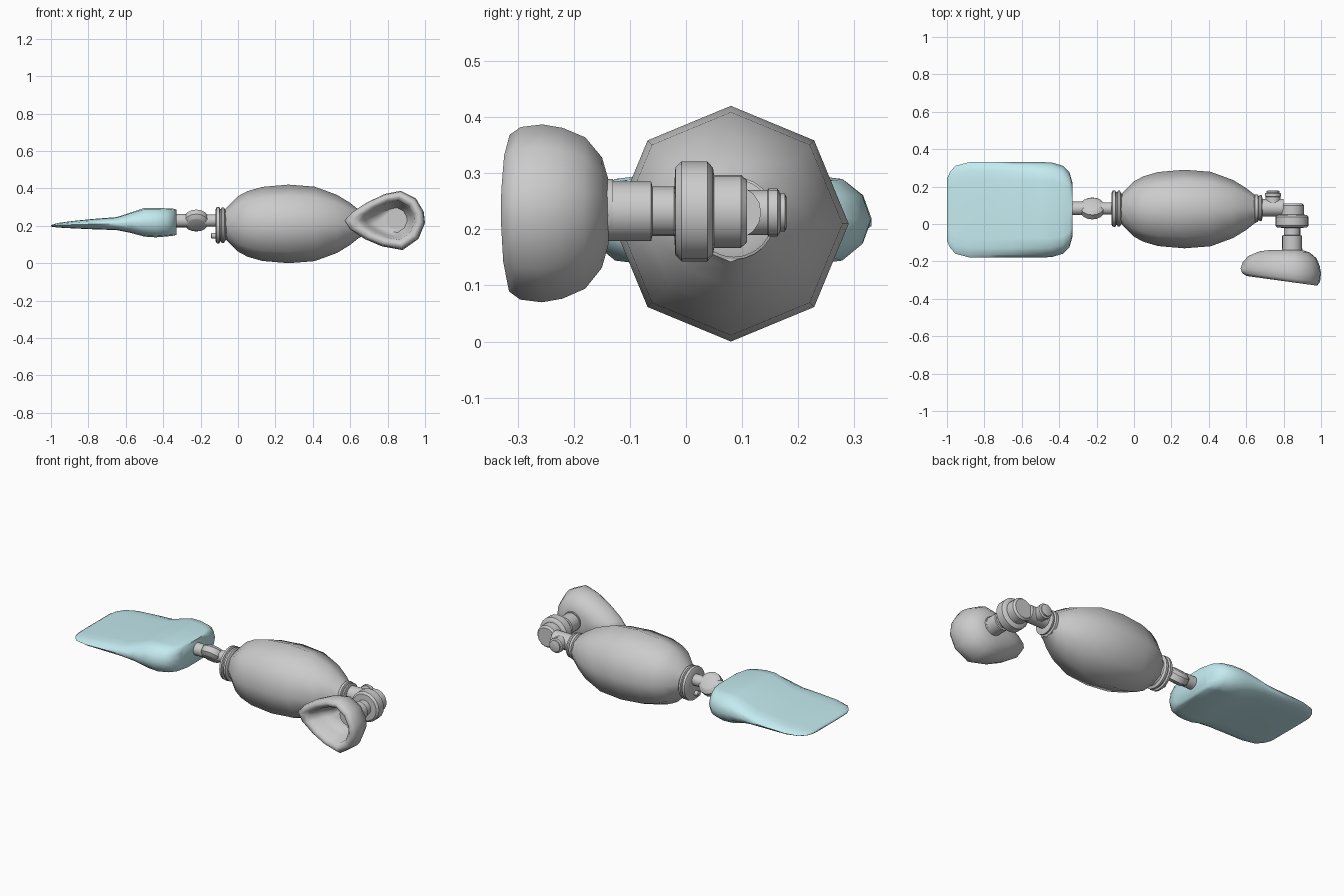
import bpy, math
from mathutils import Vector

if "Cube" in bpy.data.objects:
    bpy.data.objects.remove(bpy.data.objects["Cube"])


def make(name, verts, faces, angle=40, mat=None):
    me = bpy.data.meshes.new(name)
    me.from_pydata([tuple(v) for v in verts], [], faces)
    ob = bpy.data.objects.new(name, me)
    bpy.context.collection.objects.link(ob)
    bpy.context.view_layer.objects.active = ob
    bpy.ops.object.select_all(action='DESELECT')
    ob.select_set(True)
    bpy.ops.object.mode_set(mode='EDIT')
    bpy.ops.mesh.select_all(action='SELECT')
    bpy.ops.mesh.normals_make_consistent(inside=False)
    bpy.ops.object.mode_set(mode='OBJECT')
    bpy.ops.object.shade_smooth_by_angle(angle=math.radians(angle))
    if mat:
        me.materials.append(mat)
    return ob


def loft(name, rings, angle=40, mat=None):
    """Skin a list of equal-length closed rings and cap both ends."""
    n = len(rings[0])
    verts = [v for r in rings for v in r]
    faces = []
    for i in range(len(rings) - 1):
        for j in range(n):
            k = (j + 1) % n
            faces.append((i*n + j, i*n + k, (i+1)*n + k, (i+1)*n + j))
    faces.append(tuple(range(n)))
    faces.append(tuple(range((len(rings) - 1)*n, len(rings)*n)))
    return make(name, verts, faces, angle, mat)


def lathe(name, centre, axis, profile, sides=16, angle=40):
    """Revolve (distance along axis, radius) points around an axis."""
    a = Vector(axis).normalized()
    u = Vector((1, 0, 0)) if abs(a.x) < 0.5 else Vector((0, 0, 1))
    v = a.cross(u)
    c = Vector(centre)
    rings = []
    for t, r in profile:
        rings.append([c + a*t + (u*math.cos(q) + v*math.sin(q))*r
                      for q in (2*math.pi*k/sides for k in range(sides))])
    return loft(name, rings, angle)


X, Y = (1, 0, 0), (0, 1, 0)

# reservoir bag: flattened pillow, (x, half width, z bottom, z top)
blue = bpy.data.materials.new("pale_blue")
blue.diffuse_color = (0.55, 0.83, 0.87, 1)
blue.use_nodes = True
blue.node_tree.nodes["Principled BSDF"].inputs["Base Color"].default_value = blue.diffuse_color
stations = [(-1.0, .165, .196, .204), (-.985, .20, .193, .209),
            (-.955, .235, .190, .216), (-.88, .255, .186, .226),
            (-.77, .255, .181, .237), (-.65, .255, .177, .246),
            (-.57, .255, .161, .272), (-.5, .255, .142, .295),
            (-.44, .253, .138, .296), (-.38, .235, .143, .293),
            (-.345, .20, .147, .291), (-.328, .14, .152, .287)]
section = [(1, 0), (.94, .55), (.80, .92), (.6, 1), (0, 1)]
half = section + [(-a, b) for a, b in section[-2::-1]]
full = half + [(a, -b) for a, b in half[-2:0:-1]]
rings = []
for x, w, lo, hi in stations:
    mid, h = (lo + hi)/2, (hi - lo)/2
    rings.append([(x, .076 + w*a, mid + h*b) for a, b in full])
loft("reservoir_bag", rings, 75, blue)

# inlet valve disc, tilted, with its two stubs
lathe("inlet_disc", (-.223, .083, .228), (0, 1, 1),
      [(-.034, .042), (-.032, .048), (-.017, .066), (.017, .066),
       (.032, .048), (.034, .042)], 16)
lathe("bag_stub", (-.34, .083, .228), X, [(0, .036), (.07, .036)])
lathe("bulb_stub", (-.18, .083, .228), X, [(0, .033), (.075, .033)])

# rear collar of the bulb and its small nipple
lathe("rear_collar", (-.12, .082, .203), X,
      [(0, .085), (.006, .096), (.02, .098), (.024, .088), (.03, .088),
       (.034, .096), (.045, .096), (.052, .082), (.07, .075)], 24)
lathe("collar_nipple", (-.145, .08, .147), X,
      [(0, .01), (.004, .015), (.03, .015)], 10)

# squeeze bulb, eight sided
lathe("squeeze_bulb", (0, .08, .21), X,
      [(-.075, .07), (-.06, .088), (0, .148), (.05, .175), (.13, .198),
       (.27, .21), (.41, .199), (.53, .155), (.6, .112), (.64, .08),
       (.66, .068)], 8, 55)

# front collar and neck tube
lathe("front_collar", (.64, .085, .22), X,
      [(0, .06), (.008, .074), (.022, .074), (.026, .063), (.034, .07),
       (.042, .07), (.046, .055)], 24)
lathe("neck_tube", (.67, .087, .23), X, [(0, .047), (.13, .047)])

# side port pointing backwards
lathe("side_port", (.743, .09, .23), Y,
      [(0, .04), (.055, .04), (.057, .043), (.073, .043), (.078, .034),
       (.086, .034), (.089, .028)])

# patient valve: stepped body along y
lathe("patient_valve", (.845, 0, .232), Y,
      [(-.16, .053), (-.062, .053), (-.06, .044), (-.021, .044),
       (-.019, .078), (-.008, .089), (.038, .089), (.048, .078),
       (.05, .065), (.098, .065), (.109, .055)], 20)

# face mask: teardrop outline in x, z
outline = [(.57, .228), (.61, .272), (.69, .325), (.785, .37), (.87, .387),
           (.952, .345), (.993, .275), (1.0, .215), (.965, .13),
           (.88, .07), (.77, .09), (.68, .128), (.6, .18)]
cx, cz = .835, .232
# (scale, y, how much the rim slope applies)
layers = [(.36, -.138, 0), (.62, -.146, .1), (.85, -.172, .2), (.96, -.205, .4),
          (1.0, -.238, .5), (.97, -.262, .9), (.88, -.278, 1),
          (.76, -.275, 1), (.66, -.255, 1), (.58, -.21, .3), (.42, -.165, 0)]
rings = []
for s, y, k in layers:
    ring = []
    for px, pz in outline:
        slope = -.052*(px - .57)/.43
        ring.append((cx + (px - cx)*s, y + k*slope, cz + (pz - cz)*s))
    rings.append(ring)
loft("face_mask", rings, 65)

# port opening seen on the mask floor
lathe("mask_port", (.845, 0, .235), Y, [(-.172, .055), (-.13, .055)], 20)
